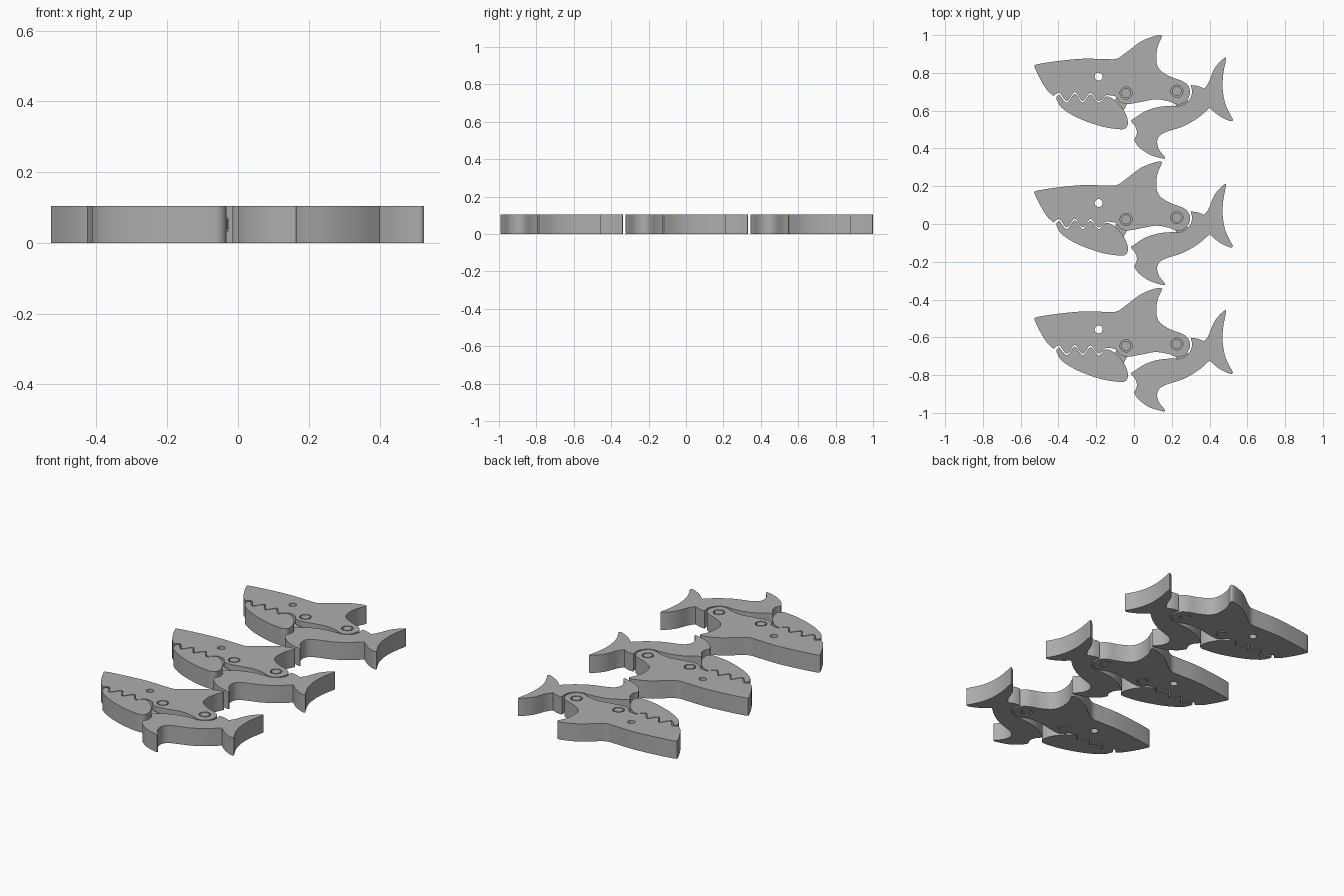
import bpy, bmesh, math

if "Cube" in bpy.data.objects:
    bpy.data.objects.remove(bpy.data.objects["Cube"])

THICK = 0.105
PITCH = 0.669
JAW_HINGE = (-0.042, 0.024)
TAIL_HINGE = (0.227, 0.034)

grey = bpy.data.materials.new("plain grey")
grey.diffuse_color = (0.42, 0.42, 0.42, 1)
grey.use_nodes = True
grey.node_tree.nodes["Principled BSDF"].inputs["Base Color"].default_value = grey.diffuse_color

# Outlines: lists of smooth runs, in hundredths of a unit; runs meet at corners
TEETH = [(-42.5, 0.8), (-39.5, 2.6), (-35.5, -1.8), (-31.3, 2.9), (-27.2, -1.8),
         (-23, 2.6), (-18.8, -1.8), (-14.8, 1.4)]
BODY = [
    [(-52.7, 16.2), (-51.5, 17.6), (-40, 19.4), (-27, 20.6), (-15, 20.4), (-9.2, 20.6),
     (-4.5, 23.6), (3, 29.3), (9, 32), (13.6, 33.1), (14.7, 32), (12.7, 27.5), (11.8, 22),
     (12.4, 17), (15, 13.6), (20, 10.8), (25.5, 8.8), (28.6, 6.4), (29.7, 3),
     (28.6, -0.6), (26, -3), (22.8, -3.6), (18.5, -2), (11.5, -0.9), (4, -2.2),
     (-3.5, -3.4), (-7.5, -2.2), (-9.8, 0.6), (-14.8, 1.4)],
    TEETH[::-1],
    [(-42.5, 0.8), (-46, 4), (-50, 10.5), (-52.7, 16.2)],
]
JAW = [
    [(x, y - 0.9) for x, y in TEETH[1:]] + [(-11, -0.8), (-7.2, -4.2), (-4.2, -9),
     (-3.2, -13.5), (-4.5, -16.2), (-8, -16.7), (-18, -15), (-30, -10.6), (-38, -5.6),
     (-40.6, -1.8), (-41, 0.3), (-39.5, 1.7)],
]
TAIL = [
    [(30, 6.6), (33.5, 6.2), (37.2, 4.8)],
    [(37.2, 4.8), (39.5, 8), (42.3, 14.8), (45.5, 19), (48.4, 21.2), (48.6, 19.8),
     (47.2, 12), (47, 4), (48.6, -4), (52.5, -11.8)],
    [(52.5, -11.8), (50.8, -12.4), (45, -9.6), (40, -5.4)],
    [(40, -5.4), (34, -10.6), (26, -15.2), (16, -18.6), (12.5, -22), (13, -27),
     (16.5, -31.8), (14.5, -32.1), (8, -30), (2.4, -26), (0, -22.3)],
    [(0, -22.3), (1.5, -19), (0.8, -15.5), (-1.5, -12.4), (0.2, -10.9), (6, -7.2),
     (13, -5), (20, -4.3), (24, -4.4), (27.6, -2.8), (30, 0), (30.7, 3.4), (30, 6.6)],
]


def smooth_run(pts, steps=6):
    """Catmull-Rom curve through the points, leaving out the last one."""
    ext = [pts[0]] + pts + [pts[-1]]
    out = []
    for a, b, c, d in zip(ext, ext[1:], ext[2:], ext[3:]):
        for k in range(steps):
            t = k / steps
            out.append(tuple(0.005 * (2 * q + (r - p) * t + (2 * p - 5 * q + 4 * r - s) * t * t
                                      + (3 * q - p - 3 * r + s) * t ** 3)
                             for p, q, r, s in zip(a, b, c, d)))
    return out


def outline(runs):
    return [p for run in runs for p in smooth_run(run)]


def circle(centre, radius, n=32):
    return [(centre[0] + radius * math.cos(2 * math.pi * i / n),
             centre[1] + radius * math.sin(2 * math.pi * i / n)) for i in range(n)]


def strip(a, b, r):
    """Round-ended bar from a to b."""
    ang = math.atan2(b[1] - a[1], b[0] - a[0])
    pts = []
    for c, start in ((b, ang - math.pi / 2), (a, ang + math.pi / 2)):
        pts += [(c[0] + r * math.cos(start + math.pi * i / 12),
                 c[1] + r * math.sin(start + math.pi * i / 12)) for i in range(13)]
    return pts


def slab(name, pts, z0=0.0, z1=THICK):
    """Extrude a flat outline between two heights."""
    bm = bmesh.new()
    face = bm.faces.new([bm.verts.new((x, y, z0)) for x, y in pts])
    top = bmesh.ops.extrude_face_region(bm, geom=[face])["geom"]
    for v in (g for g in top if isinstance(g, bmesh.types.BMVert)):
        v.co.z = z1
    bmesh.ops.recalc_face_normals(bm, faces=bm.faces)
    mesh = bpy.data.meshes.new(name)
    bm.to_mesh(mesh)
    bm.free()
    mesh.materials.append(grey)
    obj = bpy.data.objects.new(name, mesh)
    bpy.context.collection.objects.link(obj)
    return obj


def combine(obj, other, operation):
    """Apply a boolean and discard the second object."""
    mod = obj.modifiers.new(operation, 'BOOLEAN')
    mod.operation, mod.object, mod.solver = operation, other, 'EXACT'
    bpy.context.view_layer.objects.active = obj
    bpy.ops.object.modifier_apply(modifier=mod.name)
    bpy.data.objects.remove(other)


# The three hinged parts of one fish
body = slab("body", outline(BODY))
jaw = slab("jaw", outline(JAW))
tail = slab("tail", outline(TAIL))

# Eye hole
combine(body, slab("eye_cutter", circle((-0.187, 0.111), 0.021), -0.1, 0.2), 'DIFFERENCE')

# Hinges: pin in a ring gap, joined to the moving part by a tongue in a slot
for part, hinge, anchor in ((jaw, JAW_HINGE, (-0.10, -0.08)), (tail, TAIL_HINGE, (0.27, -0.07))):
    combine(body, slab("hole_cutter", circle(hinge, 0.032), -0.1, 0.2), 'DIFFERENCE')
    combine(body, slab("slot_cutter", strip(hinge, anchor, 0.040), 0.033, 0.072), 'DIFFERENCE')
    combine(part, slab("tongue", strip(hinge, anchor, 0.033), 0.039, 0.066), 'UNION')
    combine(part, slab("hinge_pin", circle(hinge, 0.0255)), 'UNION')

# Three fish in a row
for part in (body, jaw, tail):
    bpy.ops.object.select_all(action='DESELECT')
    part.select_set(True)
    bpy.context.view_layer.objects.active = part
    bpy.ops.object.shade_smooth_by_angle(angle=math.radians(30))
    for side, label in ((-1, "front"), (1, "back")):
        copy = part.copy()
        copy.name = label + "_" + part.name
        copy.location.y = side * PITCH
        bpy.context.collection.objects.link(copy)
    part.name = "middle_" + part.name
